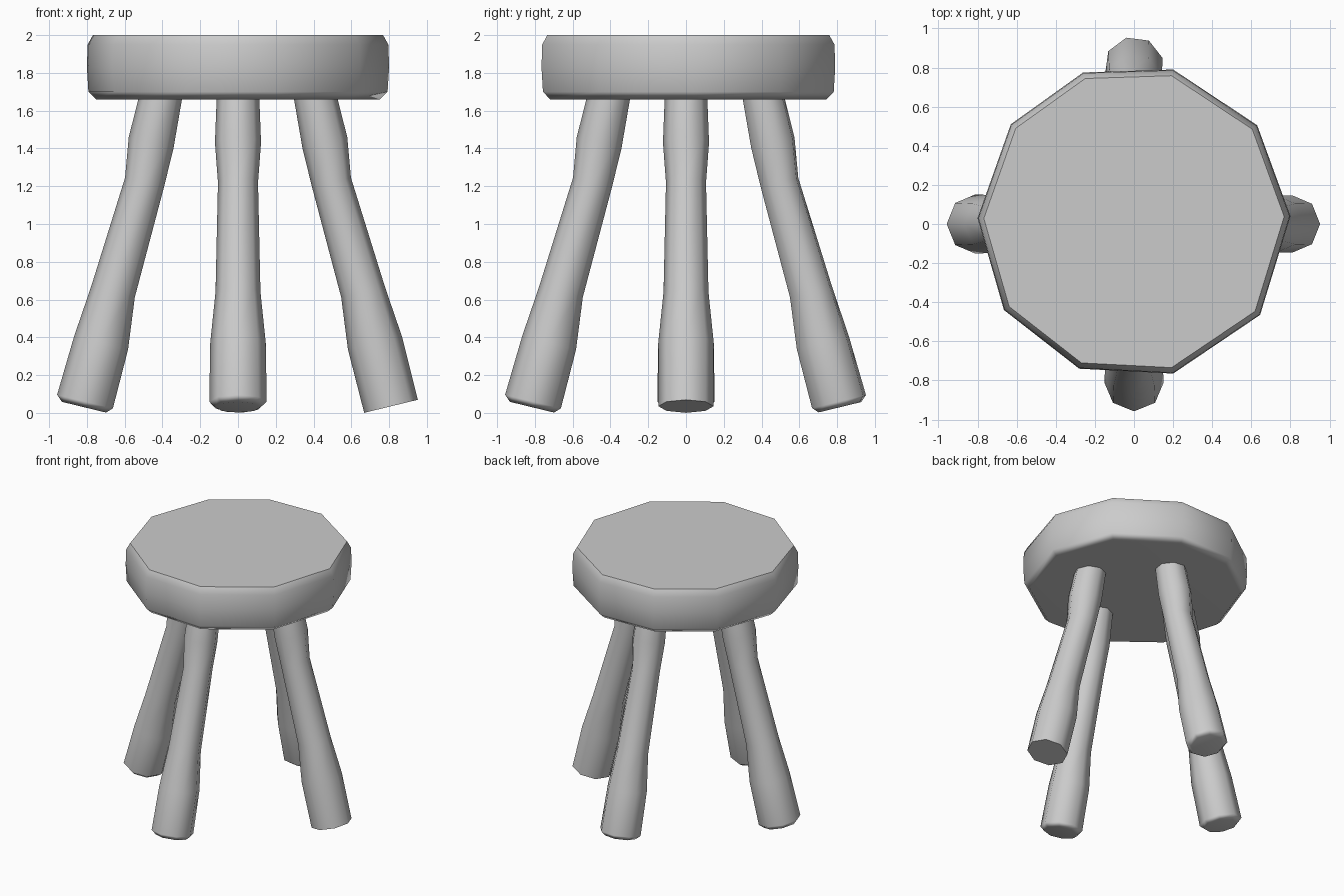
import bpy, math
from mathutils import Vector

if "Cube" in bpy.data.objects:
    bpy.data.objects.remove(bpy.data.objects["Cube"])


def make_object(name, rings, angle):
    """Skin a stack of equal-sized rings and cap both ends."""
    n = len(rings[0])
    verts = [v for ring in rings for v in ring]
    faces = [tuple(range(n))[::-1],
             tuple(range(len(verts) - n, len(verts)))]
    for k in range(len(rings) - 1):
        a, b = k * n, (k + 1) * n
        for i in range(n):
            j = (i + 1) % n
            faces.append((a + i, a + j, b + j, b + i))
    mesh = bpy.data.meshes.new(name)
    mesh.from_pydata(verts, [], faces)
    mesh.update()
    obj = bpy.data.objects.new(name, mesh)
    bpy.context.collection.objects.link(obj)
    bpy.ops.object.select_all(action='DESELECT')
    obj.select_set(True)
    bpy.context.view_layer.objects.active = obj
    bpy.ops.object.shade_smooth_by_angle(angle=math.radians(angle))
    obj.modifiers.new("Face normals", 'WEIGHTED_NORMAL').keep_sharp = True
    return obj


# Seat: slightly irregular ten-sided slab with chamfered rims
outline = [(0.80, 0.04), (0.63, 0.505), (0.20, 0.79), (-0.26, 0.775), (-0.63, 0.51),
           (-0.80, 0.03), (-0.665, -0.44), (-0.28, -0.74), (0.20, -0.765), (0.645, -0.465)]
seat_profile = [(0.94, 1.66), (0.99, 1.70), (1.0, 1.83), (0.995, 1.95), (0.96, 2.0)]
make_object("seat", [[(x * s, y * s, z) for x, y in outline] for s, z in seat_profile], 60)

# Legs: splayed eight-sided posts, each ring is (distance out, height, radius)
shaft = [(0.725, 0.37, 0.147), (0.662, 0.64, 0.119), (0.495, 1.22, 0.106),
         (0.46, 1.43, 0.122), (0.405, 1.69, 0.112)]
flat_foot = [(0.81, 0.035, 0.146)]
round_foot = [(0.815, 0.03, 0.12), (0.81, 0.06, 0.152)]
tilt = Vector((0.972, 0, 0.236))
side = Vector((0, 1, 0))


def leg(name, turn, foot, twist=0.0):
    rings = []
    for out, height, r in foot + shaft:
        ring = []
        for i in range(8):
            a = i * math.tau / 8 + math.radians(twist)
            p = Vector((out, 0, height)) + (tilt * math.cos(a) + side * math.sin(a)) * r
            c, s = math.cos(turn), math.sin(turn)
            ring.append((p.x * c - p.y * s, p.x * s + p.y * c, p.z))
        rings.append(ring)
    make_object(name, rings, 60)


leg("right_leg", 0, flat_foot)
leg("back_leg", math.pi / 2, round_foot, 15)
leg("left_leg", math.pi, round_foot)
leg("front_leg", -math.pi / 2, round_foot)
